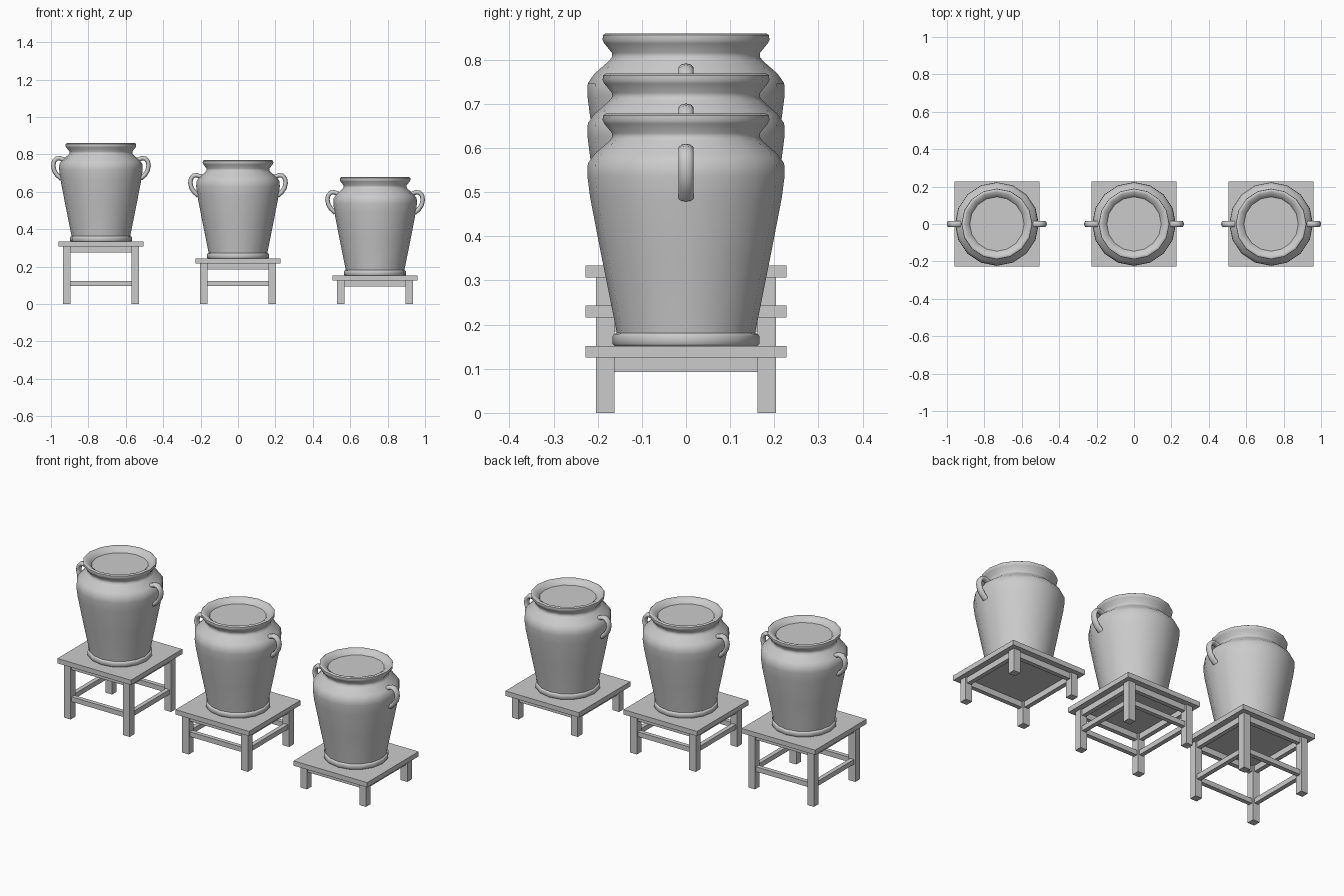
import bpy, bmesh
from math import cos, sin, pi, radians
from mathutils import Vector, Matrix

if "Cube" in bpy.data.objects:
    bpy.data.objects.remove(bpy.data.objects["Cube"])

SIDES = 16
# centre x and tabletop height of each stool
STANDS = [("tall", -0.733, 0.334), ("middle", 0.0, 0.243), ("low", 0.733, 0.152)]

# jar outline (radius, height above tabletop), outside from foot to rim and back inside
JAR = [(0.162, 0.0), (0.166, 0.004), (0.166, 0.022), (0.163, 0.027), (0.157, 0.029),
       (0.158, 0.036), (0.190, 0.195), (0.217, 0.335), (0.2235, 0.385), (0.2225, 0.413),
       (0.208, 0.434), (0.174, 0.464), (0.168, 0.472), (0.168, 0.482), (0.185, 0.503),
       (0.189, 0.511), (0.188, 0.522), (0.182, 0.526), (0.172, 0.524), (0.152, 0.511),
       (0.145, 0.500)]
# handle centre line (radius, height above tabletop)
HANDLE = [(0.195, 0.436), (0.220, 0.446), (0.238, 0.443), (0.251, 0.428), (0.255, 0.405),
          (0.249, 0.378), (0.234, 0.355), (0.212, 0.336)]


def finish(name, bm, angle=None):
    bmesh.ops.recalc_face_normals(bm, faces=bm.faces)
    mesh = bpy.data.meshes.new(name)
    bm.to_mesh(mesh)
    bm.free()
    ob = bpy.data.objects.new(name, mesh)
    bpy.context.collection.objects.link(ob)
    if angle:
        bpy.ops.object.select_all(action='DESELECT')
        ob.select_set(True)
        bpy.context.view_layer.objects.active = ob
        bpy.ops.object.shade_smooth_by_angle(angle=radians(angle))
    return ob


def skin(bm, rings):
    """Bridge successive closed rings of points and cap both ends."""
    loops = [[bm.verts.new(p) for p in ring] for ring in rings]
    n = len(loops[0])
    for a, b in zip(loops, loops[1:]):
        for i in range(n):
            j = (i + 1) % n
            bm.faces.new((a[i], a[j], b[j], b[i]))
    bm.faces.new(loops[0][::-1])
    bm.faces.new(loops[-1])


def box(bm, centre, size):
    m = Matrix.Translation(centre) @ Matrix.Diagonal((*size, 1))
    bmesh.ops.create_cube(bm, size=1, matrix=m)


def make_jar(name, x, base):
    bm = bmesh.new()
    skin(bm, [[(x + r * cos(2 * pi * i / SIDES), r * sin(2 * pi * i / SIDES), base + z)
               for i in range(SIDES)] for r, z in JAR])
    finish(name, bm, 50)


def make_handle(name, x, base, side):
    bm = bmesh.new()
    pts = [Vector((r, 0, z)) for r, z in HANDLE]
    rings = []
    for k, p in enumerate(pts):
        t = (pts[min(k + 1, len(pts) - 1)] - pts[max(k - 1, 0)]).normalized()
        out = Vector((-t.z, 0, t.x))
        ring = []
        for i in range(10):
            a = 2 * pi * i / 10
            q = p + out * 0.012 * cos(a) + Vector((0, 0.0178 * sin(a), 0))
            ring.append((x + side * q.x, q.y, base + q.z))
        rings.append(ring)
    skin(bm, rings)
    finish(name, bm, 50)


def rail_frame(bm, x, z, height):
    """Four rails running between the legs."""
    for s in (-1, 1):
        box(bm, (x, s * 0.183, z), (0.33, 0.024, height))
        box(bm, (x + s * 0.183, 0, z), (0.024, 0.33, height))


def make_stool(label, x, top):
    bm = bmesh.new()
    box(bm, (x, 0, top - 0.0135), (0.456, 0.456, 0.027))
    finish(label + "_stool_top", bm)
    under = top - 0.027
    bm = bmesh.new()
    for sx in (-1, 1):
        for sy in (-1, 1):
            box(bm, (x + sx * 0.183, sy * 0.183, under / 2), (0.041, 0.041, under))
    finish(label + "_stool_legs", bm)
    bm = bmesh.new()
    rail_frame(bm, x, under - 0.016, 0.032)
    finish(label + "_stool_apron", bm)
    # the two taller stools also have stretchers
    if top > 0.2:
        bm = bmesh.new()
        rail_frame(bm, x, 0.11, 0.027)
        finish(label + "_stool_stretchers", bm)


for label, x, top in STANDS:
    make_stool(label, x, top)
    make_jar(label + "_jar", x, top)
    make_handle(label + "_jar_left_handle", x, top, -1)
    make_handle(label + "_jar_right_handle", x, top, 1)
